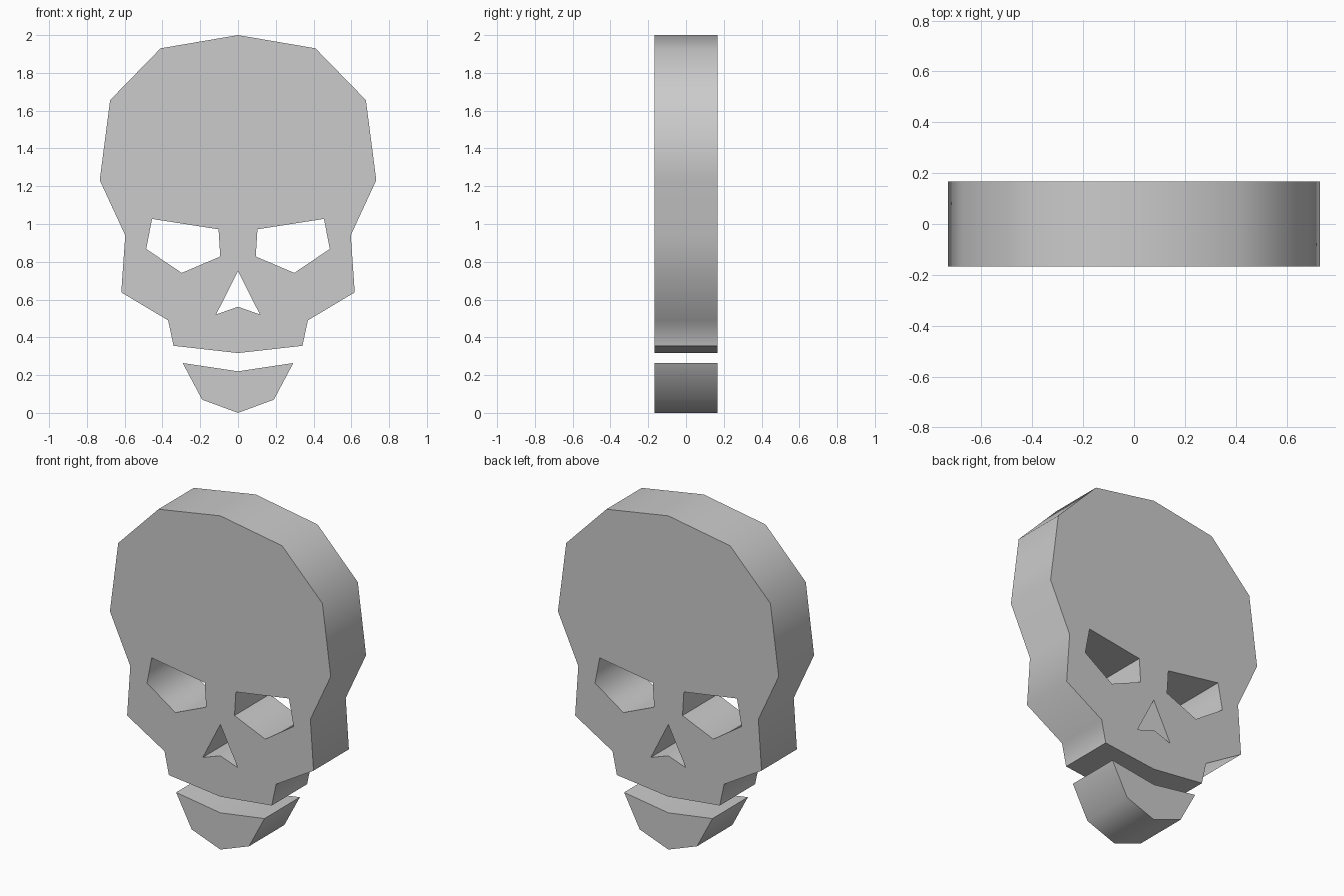
import bpy, bmesh, math
from mathutils import Vector

DEPTH = 0.335

cube = bpy.data.objects.get("Cube")
if cube:
    bpy.data.objects.remove(cube, do_unlink=True)

bone = bpy.data.materials.new("bone grey")
bone.use_nodes = True
color = (0.6, 0.6, 0.6, 1.0)
bone.diffuse_color = color
bone.node_tree.nodes["Principled BSDF"].inputs["Base Color"].default_value = color


def mirrored(loop):
    """Reflect a closed loop across the centre line."""
    return [(-x, z) for x, z in reversed(loop)]


def symmetric(half):
    """Close a half outline that starts and ends on the centre line."""
    return half + mirrored(half[1:-1])


def plate(name, loops):
    """Fill an outline with holes and extrude it into a thick plate."""
    bm = bmesh.new()
    for loop in loops:
        verts = [bm.verts.new((x, -DEPTH / 2, z)) for x, z in loop]
        for a, b in zip(verts, verts[1:] + verts[:1]):
            bm.edges.new((a, b))
    bmesh.ops.triangle_fill(bm, use_beauty=True, edges=bm.edges[:], normal=(0, -1, 0))
    grown = bmesh.ops.extrude_face_region(bm, geom=bm.faces[:], use_keep_orig=True)
    back = [v for v in grown["geom"] if isinstance(v, bmesh.types.BMVert)]
    bmesh.ops.translate(bm, verts=back, vec=Vector((0, DEPTH, 0)))
    bmesh.ops.recalc_face_normals(bm, faces=bm.faces[:])
    mesh = bpy.data.meshes.new(name)
    bm.to_mesh(mesh)
    bm.free()
    mesh.materials.append(bone)
    obj = bpy.data.objects.new(name, mesh)
    bpy.context.collection.objects.link(obj)
    # Walls blend softly, rims and tight corners stay crisp
    bpy.ops.object.select_all(action="DESELECT")
    obj.select_set(True)
    bpy.context.view_layer.objects.active = obj
    bpy.ops.object.shade_smooth_by_angle(angle=math.radians(69))
    return obj


# Cranium with eye sockets and nose opening
cranium = symmetric([(0, 2), (0.41, 1.93), (0.677, 1.656), (0.732, 1.232), (0.597, 0.94),
                     (0.618, 0.638), (0.37, 0.49), (0.341, 0.355), (0, 0.317)])
eye = [(0.455, 1.027), (0.103, 0.972), (0.094, 0.828), (0.298, 0.741), (0.486, 0.868)]
nose = symmetric([(0, 0.75), (0.116, 0.521), (0, 0.562)])
plate("skull", [cranium, eye, mirrored(eye), nose])

# Separate lower jaw
jaw = symmetric([(0, 0.22), (0.293, 0.264), (0.19, 0.07), (0, 0)])
plate("lower_jaw", [jaw])
